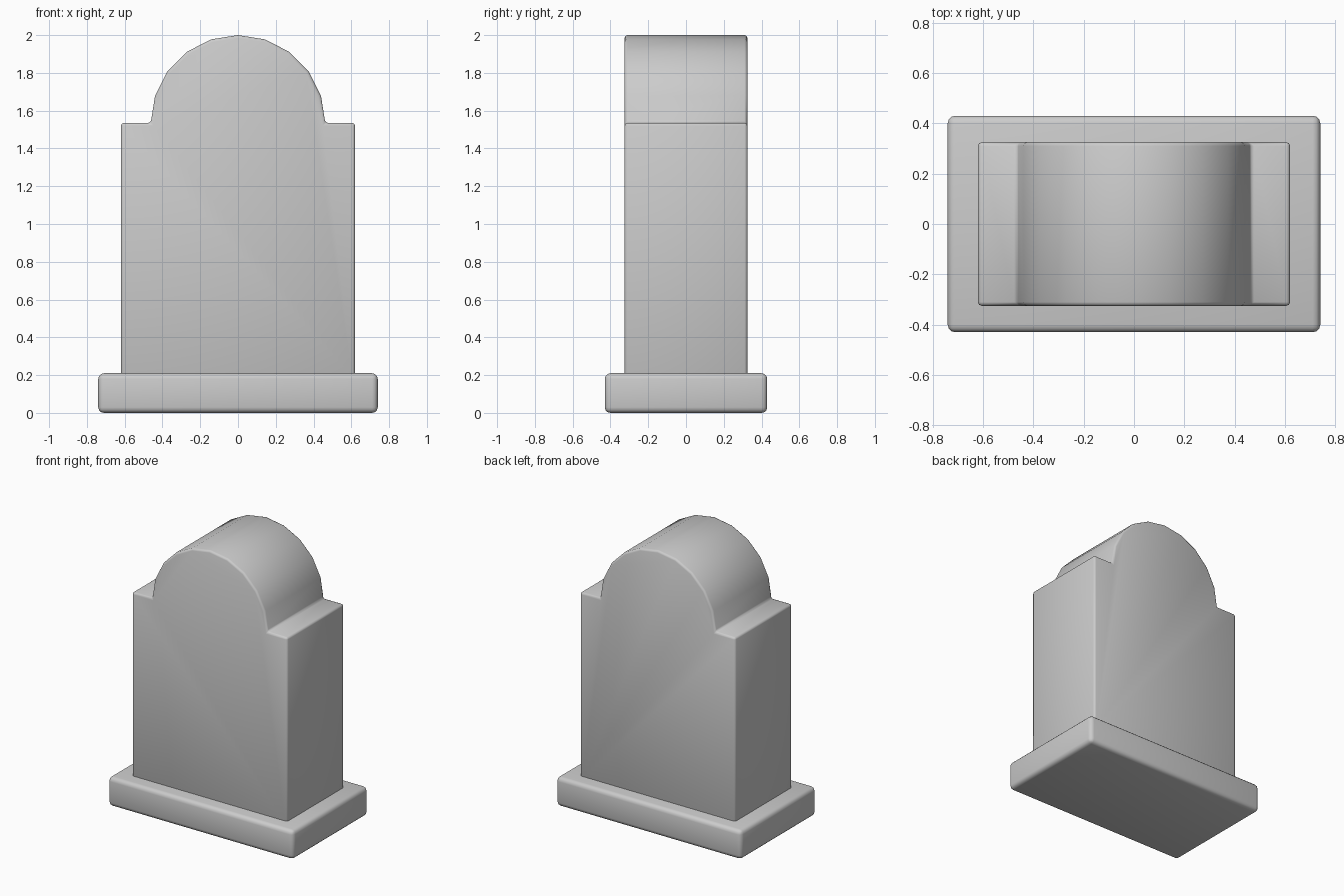
import bpy, bmesh, math

if "Cube" in bpy.data.objects:
    bpy.data.objects.remove(bpy.data.objects["Cube"])


def extruded(name, outline, half_depth, z0, bevel, segments):
    """Extrude an x-z outline along y, round its hard edges, smooth the arch."""
    bm = bmesh.new()
    face = bm.faces.new([bm.verts.new((x, -half_depth, z + z0)) for x, z in outline])
    ext = bmesh.ops.extrude_face_region(bm, geom=[face], use_keep_orig=True)
    for v in ext["geom"]:
        if isinstance(v, bmesh.types.BMVert):
            v.co.y = half_depth
    bmesh.ops.recalc_face_normals(bm, faces=bm.faces[:])
    hard = [e for e in bm.edges if e.calc_face_angle(0) > math.radians(40)]
    bmesh.ops.bevel(bm, geom=hard, offset=bevel, segments=segments,
                    profile=0.5, affect='EDGES', clamp_overlap=True)
    mesh = bpy.data.meshes.new(name)
    bm.to_mesh(mesh)
    bm.free()
    obj = bpy.data.objects.new(name, mesh)
    bpy.context.collection.objects.link(obj)
    bpy.ops.object.select_all(action='DESELECT')
    obj.select_set(True)
    bpy.context.view_layer.objects.active = obj
    bpy.ops.object.shade_smooth_by_angle(angle=math.radians(50))
    return obj


# Plinth: rounded rectangular block
extruded("plinth", [(-0.74, 0), (0.74, 0), (0.74, 0.21), (-0.74, 0.21)],
         0.43, 0.0, 0.03, 3)

# Headstone: slab with shoulders and a ten-sided half-round top
SHOULDER, RX, RZ = 1.355, 0.462, 0.465
arch = [(RX * math.cos(math.pi * i / 10), SHOULDER + RZ * math.sin(math.pi * i / 10))
        for i in range(11)]
outline = [(-0.62, 0), (0.62, 0), (0.62, SHOULDER), *arch, (-0.62, SHOULDER)]
extruded("headstone", outline, 0.325, 0.18, 0.015, 2)
